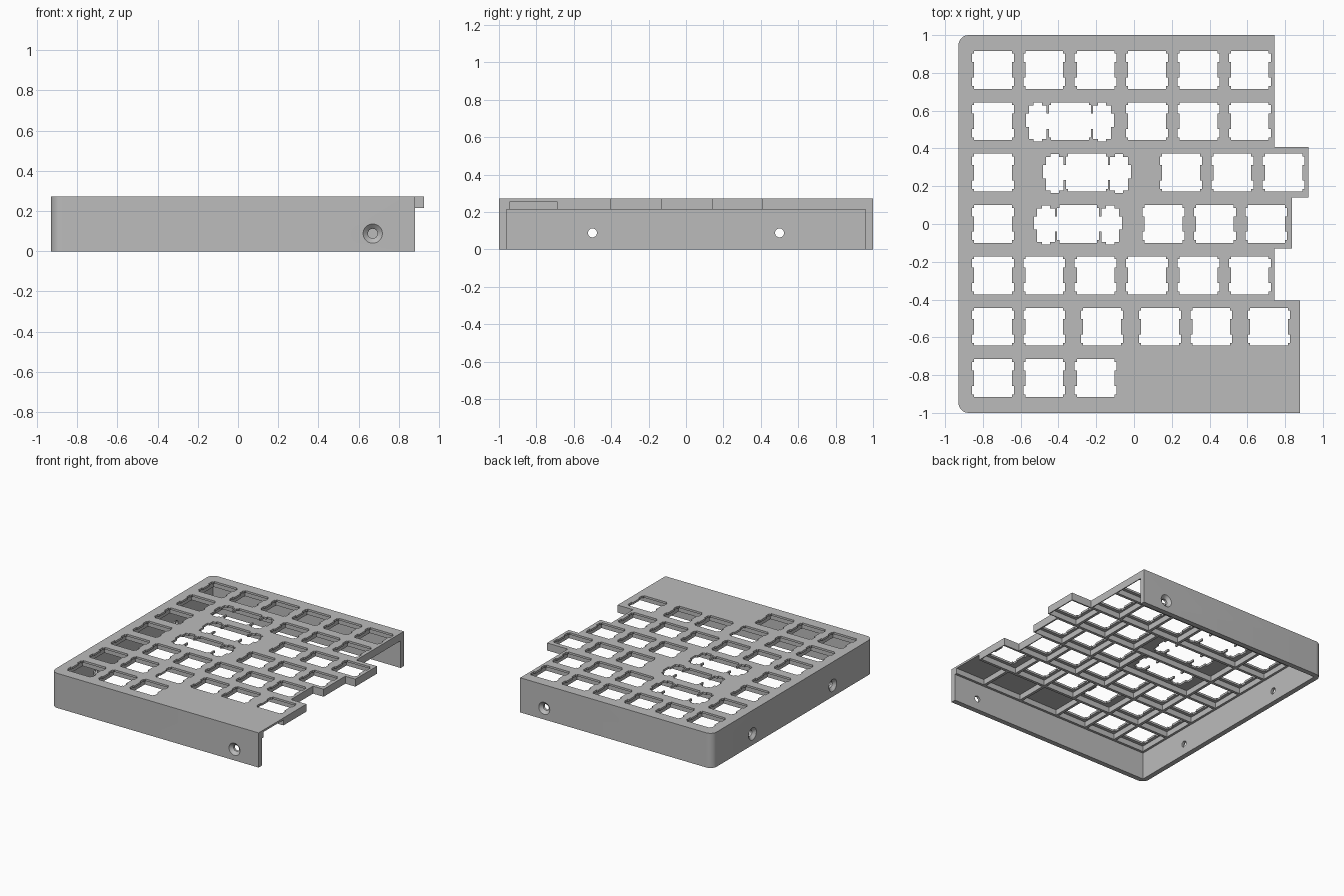
import bpy, bmesh, math
from mathutils import Vector, Matrix

cube = bpy.data.objects.get("Cube")
if cube:
    bpy.data.objects.remove(cube)

TOP, CEILING, PLATE_UNDER = 0.273, 0.214, 0.257
UNIT, RIB, WALL = 0.272, 0.022, 0.04
LEFT, RADIUS = -0.93, 0.055

grey = bpy.data.materials.new("plain_grey")
grey.use_nodes = True
grey.diffuse_color = (0.5, 0.5, 0.5, 1)
grey.node_tree.nodes["Principled BSDF"].inputs["Base Color"].default_value = (0.5, 0.5, 0.5, 1)


def prism(bm, points, z0, z1):
    """Extrude a closed outline from z0 to z1."""
    low = [bm.verts.new((x, y, z0)) for x, y in points]
    high = [bm.verts.new((x, y, z1)) for x, y in points]
    bm.faces.new(low[::-1])
    bm.faces.new(high)
    for i in range(len(low)):
        j = (i + 1) % len(low)
        bm.faces.new((low[i], low[j], high[j], high[i]))


def box(bm, x0, x1, y0, y1, z0, z1):
    prism(bm, [(x0, y0), (x1, y0), (x1, y1), (x0, y1)], z0, z1)


def screw_hole(bm, place, inward):
    """Countersunk round hole, running inward from the wall face."""
    matrix = Matrix.Translation(place) @ Vector(inward).to_track_quat('Z', 'Y').to_matrix().to_4x4()
    rings, n = [], 32
    for depth, r in [(-0.02, 0.048), (0, 0.048), (0.022, 0.024), (0.07, 0.024)]:
        rings.append([bm.verts.new(matrix @ Vector((r * math.cos(a), r * math.sin(a), depth)))
                      for a in (math.tau * i / n for i in range(n))])
    bm.faces.new(rings[0][::-1])
    bm.faces.new(rings[-1])
    for a, b in zip(rings, rings[1:]):
        for i in range(n):
            j = (i + 1) % n
            bm.faces.new((a[i], a[j], b[j], b[i]))


def make_object(name, bm):
    bmesh.ops.recalc_face_normals(bm, faces=bm.faces)
    mesh = bpy.data.meshes.new(name)
    bm.to_mesh(mesh)
    bm.free()
    mesh.materials.append(grey)
    ob = bpy.data.objects.new(name, mesh)
    bpy.context.collection.objects.link(ob)
    return ob


def mirrored(half):
    """Complete an outline whose right half runs from top to bottom."""
    return half + [(-x, y) for x, y in reversed(half)]


# Key opening with clip notches, and the wide-key opening with side slots
notch = [(0.1, 0.1), (0.1, 0.086), (0.111, 0.086), (0.111, 0.041), (0.1, 0.041)]
key_shape = mirrored(notch + [(x, -y) for x, y in reversed(notch)])
wide_shape = mirrored([
    (0.1, 0.1), (0.1, 0.086), (0.111, 0.086), (0.111, 0.04), (0.123, 0.04),
    (0.123, 0.083), (0.148, 0.083), (0.148, 0.098), (0.192, 0.098), (0.192, 0.083),
    (0.217, 0.083), (0.217, 0.04), (0.233, 0.04), (0.233, -0.03), (0.217, -0.03),
    (0.217, -0.095), (0.192, -0.095), (0.192, -0.108), (0.148, -0.108),
    (0.148, -0.095), (0.123, -0.095), (0.123, -0.04), (0.111, -0.04),
    (0.111, -0.086), (0.1, -0.086), (0.1, -0.1)])

# Rows from back to front: widths in key units; W = wide key, B = blank cell
K = (1, "K")
L = (1.25, "K")
B = (1.25, "B")
rows = [
    [K] * 6,
    [K, (2, "W"), K, K, K],
    [K, (2.66, "W"), K, K, K],
    [K, (2.32, "W"), K, K, K],
    [K] * 6,
    [K, K, L, K, K, L],
    [K, K, K, B, B, B],
]

# Solid body outline: rounded left corners, stepped right edge
outline = [(0.88, -1), (0.88, -0.405), (0.745, -0.405), (0.745, -0.13), (0.837, -0.13),
           (0.837, 0.14), (0.925, 0.14), (0.925, 0.408), (0.745, 0.408), (0.745, 1)]
for side, start in ((1, 90), (-1, 180)):
    for i in range(9):
        a = math.radians(start + 90 * i / 8)
        outline.append((LEFT + RADIUS + RADIUS * math.cos(a),
                        side * (1 - RADIUS) + RADIUS * math.sin(a)))
bm = bmesh.new()
prism(bm, outline, 0, TOP)
case = make_object("keyboard_case", bm)

# Hollow underneath, open on the right
bm = bmesh.new()
box(bm, LEFT + WALL, 2, -1 + WALL, 1 - WALL, -1, CEILING)
hollow = make_object("hollow_cutter", bm)

# Ribbed recesses and key openings
recesses, openings = bmesh.new(), bmesh.new()
for r, row in enumerate(rows):
    y = UNIT * (3 - r)
    x = -0.883
    for width, kind in row:
        w = width * UNIT
        half_x, half_y = (w - RIB) / 2, (UNIT - RIB) / 2
        cx = x + w / 2
        box(recesses, cx - half_x, cx + half_x, y - half_y, y + half_y, 0.1, PLATE_UNDER)
        if kind != "B":
            shape = wide_shape if kind == "W" else key_shape
            prism(openings, [(cx + px, y + py) for px, py in shape], 0.235, 0.4)
        x += w

# Screw holes in the three walls
screw_hole(openings, (0.67, -1, 0.088), (0, 1, 0))
screw_hole(openings, (0.535, 1, 0.088), (0, -1, 0))
for y in (-0.5, 0.5):
    screw_hole(openings, (LEFT, y, 0.088), (1, 0, 0))

cutters = [hollow, make_object("recess_cutter", recesses), make_object("opening_cutter", openings)]
for cutter in cutters:
    cutter.hide_render = True
    mod = case.modifiers.new(cutter.name, 'BOOLEAN')
    mod.operation = 'DIFFERENCE'
    mod.solver = 'EXACT'
    mod.object = cutter

# Bake the cuts and drop the cutters
bpy.context.view_layer.update()
baked = bpy.data.meshes.new_from_object(case.evaluated_get(bpy.context.evaluated_depsgraph_get()))
case.modifiers.clear()
case.data = baked
for cutter in cutters:
    bpy.data.objects.remove(cutter)
baked.materials.clear()
baked.materials.append(grey)
baked.polygons.foreach_set("material_index", [0] * len(baked.polygons))

# Round corners and holes shade smooth, all other edges stay sharp
bpy.ops.object.select_all(action='DESELECT')
case.select_set(True)
bpy.context.view_layer.objects.active = case
bpy.ops.object.shade_smooth_by_angle(angle=math.radians(30))
